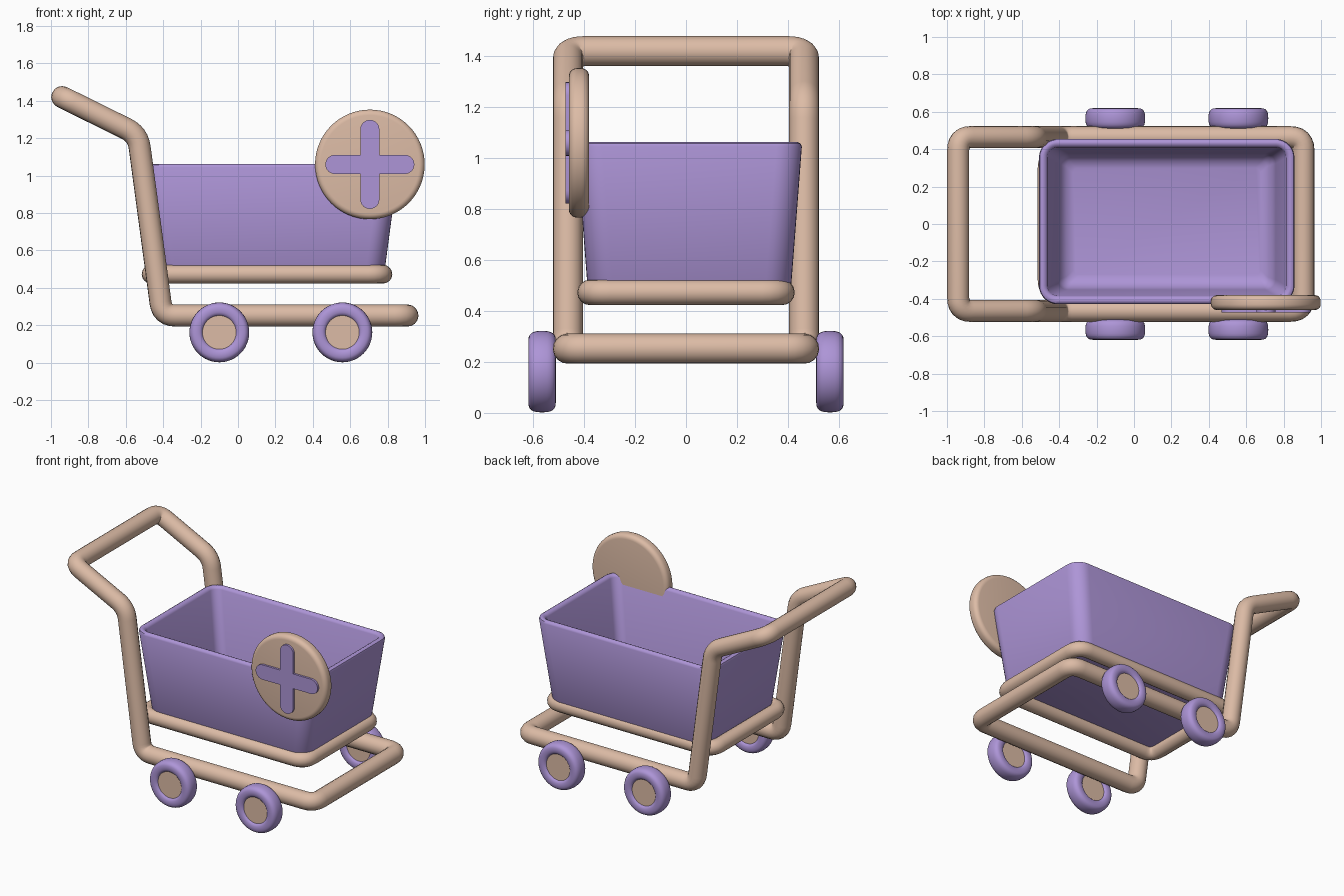
import bpy, bmesh
from math import sin, cos, pi, radians
from mathutils import Vector, Matrix

if "Cube" in bpy.data.objects:
    bpy.data.objects.remove(bpy.data.objects["Cube"])


def material(name, rgb):
    m = bpy.data.materials.new(name)
    m.diffuse_color = (*rgb, 1)
    m.use_nodes = True
    m.node_tree.nodes["Principled BSDF"].inputs["Base Color"].default_value = m.diffuse_color
    return m


TAN = material("tan", (0.72, 0.50, 0.38))
PURPLE = material("purple", (0.42, 0.30, 0.68))


def loft(name, rings, mat, closed=False, angle=40):
    """Skin a row of equal rings; cap the ends unless the row is closed."""
    bm = bmesh.new()
    rows = [[bm.verts.new(p) for p in ring] for ring in rings]
    pairs = list(zip(rows, rows[1:]))
    if closed:
        pairs.append((rows[-1], rows[0]))
    else:
        bm.faces.new(rows[0])
        bm.faces.new(rows[-1])
    n = len(rows[0])
    for a, b in pairs:
        for i in range(n):
            j = (i + 1) % n
            bm.faces.new((a[i], a[j], b[j], b[i]))
    bmesh.ops.recalc_face_normals(bm, faces=bm.faces)
    me = bpy.data.meshes.new(name)
    bm.to_mesh(me)
    bm.free()
    ob = bpy.data.objects.new(name, me)
    bpy.context.collection.objects.link(ob)
    me.materials.append(mat)
    bpy.ops.object.select_all(action='DESELECT')
    ob.select_set(True)
    bpy.context.view_layer.objects.active = ob
    bpy.ops.object.shade_smooth_by_angle(angle=radians(angle))
    return ob


def lathe(name, profile, centre, mat, closed=False, n=48):
    """Turn (radius, y) points around an axis along y."""
    cx, cy, cz = centre
    rings = [[(cx + r * cos(2 * pi * i / n), cy + y, cz + r * sin(2 * pi * i / n))
              for i in range(n)] for r, y in profile]
    return loft(name, rings, mat, closed)


def tube(name, corners, radius, fillet, mat, steps=6):
    """Closed round tube through the corners, with rounded bends."""
    pts = []
    n = len(corners)
    for i in range(n):
        a, b, c = (Vector(corners[(i + k) % n]) for k in (-1, 0, 1))
        u, v = (a - b).normalized(), (c - b).normalized()
        p, q = b + u * fillet, b + v * fillet
        for s in range(steps + 1):
            t = s / steps
            pts.append(p * (1 - t) ** 2 + b * 2 * t * (1 - t) + q * t * t)
    cu = bpy.data.curves.new(name, 'CURVE')
    cu.dimensions = '3D'
    cu.bevel_depth = radius
    cu.bevel_resolution = 6
    sp = cu.splines.new('POLY')
    sp.points.add(len(pts) - 1)
    for s, p in zip(sp.points, pts):
        s.co = (*p, 1)
    sp.use_cyclic_u = True
    sp.use_smooth = True
    cu.materials.append(mat)
    ob = bpy.data.objects.new(name, cu)
    bpy.context.collection.objects.link(ob)
    return ob


def rounded_rect(hx, hy, r, centre, steps=8):
    cx, cy, z = centre
    ring = []
    for k, (sx, sy) in enumerate(((1, 1), (-1, 1), (-1, -1), (1, -1))):
        for s in range(steps + 1):
            a = (k + s / steps) * pi / 2
            ring.append((cx + sx * (hx - r) + r * cos(a), cy + sy * (hy - r) + r * sin(a), z))
    return ring


# Main frame: handle, sloping posts and lower rails in one loop
side = [(-0.94, 1.42), (-0.535, 1.22), (-0.405, 0.252), (0.906, 0.252)]
tube("frame", [(x, -0.464, z) for x, z in side] + [(x, 0.464, z) for x, z in side[::-1]],
     0.059, 0.07, TAN)

# Ring under the basket
tube("basket_support", [(-0.465, -0.377, 0.473), (0.775, -0.377, 0.473),
                        (0.775, 0.377, 0.473), (-0.465, 0.377, 0.473)], 0.05, 0.08, TAN)

# Basket: (height, inset) up the outside, over the rim and down inside
section = [(0.485, 0.02), (0.49, 0.006), (0.505, 0), (1.045, 0), (1.057, 0.006), (1.063, 0.018),
           (1.063, 0.027), (1.057, 0.039), (1.045, 0.045), (0.63, 0.045), (0.585, 0.055),
           (0.553, 0.08), (0.54, 0.115)]
rings = []
for z, d in section:
    t = (z - 0.5) / 0.56
    rings.append(rounded_rect(0.61 + 0.075 * t - d, 0.40 + 0.043 * t - d,
                              max(0.1 - d, 0.03), (0.175, 0.013, z)))
loft("basket", rings, PURPLE)

# Wheels with hubs
tyre = []
for i in range(24):
    a = 2 * pi * i / 24
    c, s = cos(a), sin(a)
    tyre.append((0.121 + 0.039 * abs(c) ** 0.75 * (1 if c > 0 else -1),
                 0.054 * abs(s) ** 0.75 * (1 if s > 0 else -1)))
for end, x in (("back", -0.10), ("front", 0.558)):
    for hand, y in (("right", -0.565), ("left", 0.565)):
        lathe(f"{end}_{hand}_wheel", tyre, (x, y, 0.162), PURPLE, closed=True)
        lathe(f"{end}_{hand}_hub", [(0.095, -0.04), (0.095, 0.04)], (x, y, 0.162), TAN)

# Round badge
edge = [(0.293 - 0.03 * (1 - cos(a)), 0.0095 + 0.03 * sin(a))
        for a in (pi / 2 * i / 5 for i in range(6))]
lathe("badge", [(r, -y) for r, y in edge[::-1]] + edge, (0.705, -0.42, 1.06), TAN, n=64)

# Plus sign on the badge
outline = []
w, arm = 0.051, 0.238
for k in range(4):
    turn = Matrix.Rotation(k * pi / 2, 2)
    pts = [(arm - w + w * cos(a), w * sin(a))
           for a in (-pi / 2 + pi * i / 12 for i in range(13))] + [(w, w)]
    outline += [turn @ Vector(p) for p in pts]
loft("plus_sign", [[(0.705 + p.x, y, 1.06 + p.y) for p in outline] for y in (-0.474, -0.44)],
     PURPLE, angle=30)
